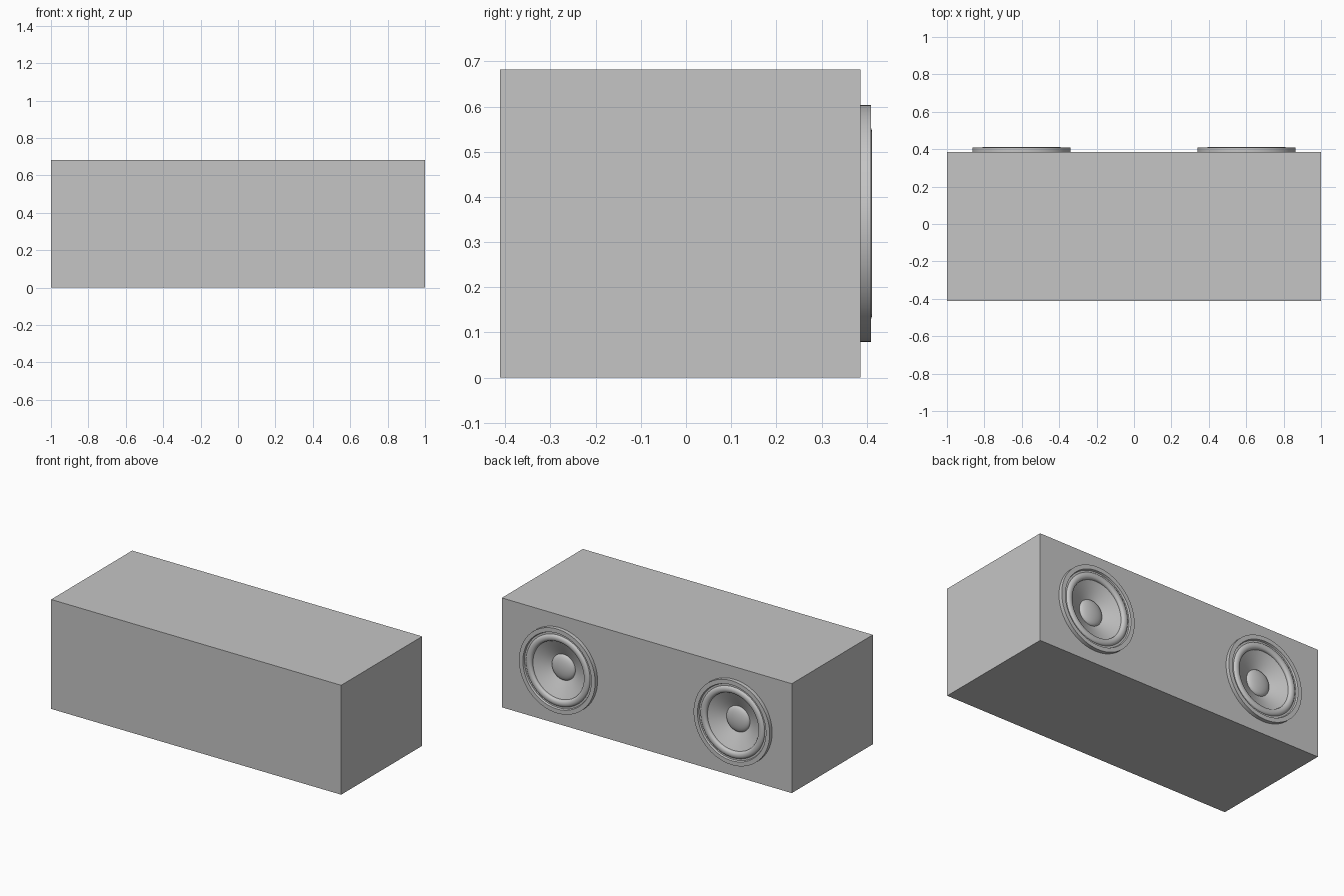
import bpy, bmesh, math

if "Cube" in bpy.data.objects:
    bpy.data.objects.remove(bpy.data.objects["Cube"])

FACE_Y = 0.386      # baffle plane
CZ = 0.341          # driver centre height
SEG = 64

grey = bpy.data.materials.new("light_grey")
grey.diffuse_color = (0.56, 0.56, 0.56, 1)
grey.use_nodes = True
grey.node_tree.nodes["Principled BSDF"].inputs["Base Color"].default_value = grey.diffuse_color


def finish(name, bm, smooth=False):
    me = bpy.data.meshes.new(name)
    bm.to_mesh(me)
    bm.free()
    ob = bpy.data.objects.new(name, me)
    bpy.context.collection.objects.link(ob)
    me.materials.append(grey)
    if smooth:
        bpy.ops.object.select_all(action='DESELECT')
        ob.select_set(True)
        bpy.context.view_layer.objects.active = ob
        bpy.ops.object.shade_smooth_by_angle(angle=math.radians(35))
    return ob


def lathe(name, cx, profile):
    """Revolve (radius, y) points, listed outside to inside, about the driver axis."""
    bm = bmesh.new()
    rings = []
    for r, y in profile:
        if r == 0:
            rings.append([bm.verts.new((cx, y, CZ))] * SEG)
        else:
            rings.append([bm.verts.new((cx + r * math.cos(math.tau * k / SEG), y,
                                        CZ + r * math.sin(math.tau * k / SEG)))
                          for k in range(SEG)])
    for a, b in zip(rings, rings[1:]):
        for k in range(SEG):
            n = (k + 1) % SEG
            quad = [a[k], b[k], b[n], a[n]]
            bm.faces.new(list(dict.fromkeys(quad)))
    return finish(name, bm, True)


def box(name, x0, x1, y0, y1, z0, z1):
    bm = bmesh.new()
    bmesh.ops.create_cube(bm, size=1)
    for v in bm.verts:
        v.co = ((x0 + x1) / 2 + v.co.x * (x1 - x0),
                (y0 + y1) / 2 + v.co.y * (y1 - y0),
                (z0 + z1) / 2 + v.co.z * (z1 - z0))
    return finish(name, bm)


# cabinet
cabinet = box("cabinet", -1, 1, -0.412, FACE_Y, 0, 0.682)

for side, cx in (("left", -0.602), ("right", 0.602)):
    # driver opening in the baffle
    cut = lathe("cutter_" + side, cx, [(0, 0.30), (0.212, 0.30), (0.212, 0.45), (0, 0.45)])
    cut.hide_render = True
    mod = cabinet.modifiers.new("opening", 'BOOLEAN')
    mod.operation = 'DIFFERENCE'
    mod.solver = 'EXACT'
    mod.object = cut
    bpy.ops.object.select_all(action='DESELECT')
    cabinet.select_set(True)
    bpy.context.view_layer.objects.active = cabinet
    bpy.ops.object.modifier_apply(modifier=mod.name)
    bpy.data.objects.remove(cut)

    # mounting ring
    lathe("mounting_ring_" + side, cx, [(0.2625, FACE_Y), (0.2625, 0.410), (0.236, 0.410),
                                        (0.232, 0.399), (0.220, 0.399)])
    # rolled rubber surround
    roll = [(0.200 + 0.021 * math.cos(math.pi * i / 10),
             0.397 + 0.015 * math.sin(math.pi * i / 10)) for i in range(11)]
    lathe("surround_" + side, cx, roll + [(0.179, 0.391)])
    # cone
    lathe("cone_" + side, cx, [(0.181, 0.393), (0.13, 0.370), (0.078, 0.343)])
    # dust cap
    dome = [(0.080 * math.cos(math.pi / 2 * i / 8) if i < 8 else 0,
             0.344 + 0.026 * math.sin(math.pi / 2 * i / 8)) for i in range(9)]
    lathe("dust_cap_" + side, cx, dome)
